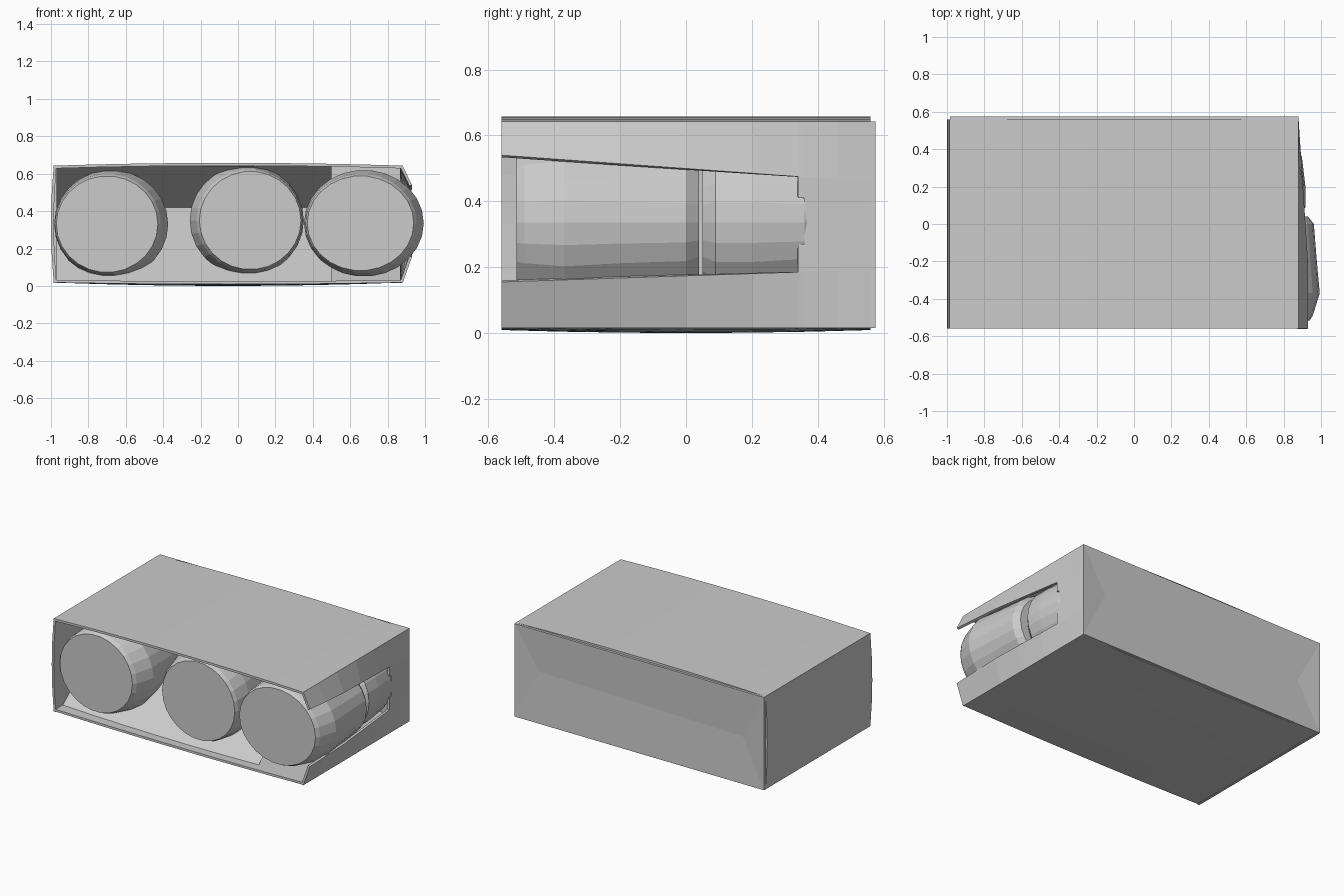
import bpy, math

if "Cube" in bpy.data.objects:
    bpy.data.objects.remove(bpy.data.objects["Cube"])

grey = bpy.data.materials.new("plain grey")
grey.diffuse_color = (0.6, 0.6, 0.6, 1)
grey.use_nodes = True
grey.node_tree.nodes["Principled BSDF"].inputs["Base Color"].default_value = grey.diffuse_color


def make(name, verts, faces, thick=0):
    me = bpy.data.meshes.new(name)
    me.from_pydata(verts, [], faces)
    me.materials.append(grey)
    ob = bpy.data.objects.new(name, me)
    bpy.context.collection.objects.link(ob)
    if thick:
        mod = ob.modifiers.new("thickness", 'SOLIDIFY')
        mod.thickness = thick
        mod.offset = -1
    return ob


def sheet(name, us, vs, fn, thick=0.015, keep=lambda i, j: True):
    """Grid of points fn(u, v); u direction x v direction points outward."""
    n = len(vs)
    verts = [fn(u, v) for u in us for v in vs]
    faces = [(i*n + j, (i+1)*n + j, (i+1)*n + j+1, i*n + j+1)
             for i in range(len(us)-1) for j in range(n-1) if keep(i, j)]
    return make(name, verts, faces, thick)


def lerp(a, b, t):
    return a + (b - a) * t


def bow(t, half):
    return max(0.0, 1 - (t / half) ** 2)


L, R, D = -0.985, 0.88, 0.56
mid, half = (L + R) / 2, (R - L) / 2
xs = [lerp(L, R, i / 8) for i in range(9)]
ys = [lerp(-D, D, i / 6) for i in range(7)]

# slightly bowed top and bottom panels
sheet("top_panel", xs, ys,
      lambda x, y: (x, y, 0.643 + 0.015 * bow(x - mid, half)))
sheet("bottom_panel", xs, ys[::-1],
      lambda x, y: (x, y, 0.018 - 0.018 * bow(x - mid, half) * (0.5 + 0.5 * bow(y, D))))

# left wall
sheet("left_wall", ys[::-1], [0.015, 0.18, 0.33, 0.48, 0.643],
      lambda y, z: (L - 0.015 * bow(z - 0.33, 0.32), y, z))

# back wall with a shallow crease
crease = [(R, D, 0.015), (L, D, 0.015), (L, D, 0.643), (R, D, 0.643),
          (0.7, D - 0.012, 0.36), (-0.82, D - 0.012, 0.33)]
make("back_wall", crease, [(0, 4, 5, 1), (1, 5, 2), (2, 5, 4, 3), (3, 4, 0)], 0.015)


# bulging right wall with a window open towards the front
def right_point(y, k):
    t = (y + D) / (0.34 + D)
    z = [0.015, lerp(0.155, 0.185, t), lerp(0.26, 0.27, t), lerp(0.45, 0.41, t),
         lerp(0.54, 0.475, t), 0.643][k]
    out = min(1.0, (D - y) / 0.76)
    return (R + 0.05 * out * (k not in (0, 5)), y, z)


sheet("right_wall", [-0.56, -0.4, -0.2, 0.0, 0.2, 0.34, 0.36, 0.46, 0.56], range(6),
      right_point, keep=lambda i, j: not (i < 5 and 1 <= j <= 3)
      and not (i == 5 and j == 2))

# receding filler between the cans
sheet("inner_filler", [-0.97, -0.3, 0.35, 0.5], range(3),
      lambda x, k: (x, (-0.5, 0.0, -0.45)[k], (0.02, 0.42, 0.64)[k]), 0)


def can(name, cx, cz, rx, rz, profile, shift=0, sides=26):
    """Can lying along y; profile holds (y, relative radius), front end shifted."""
    verts, faces = [], []
    y0 = profile[0][0]
    for y, r in profile:
        s = shift * max(0, 1 - (y - y0) / 0.2)
        for k in range(sides):
            a = 2 * math.pi * k / sides
            verts.append((cx + s + rx*r*math.cos(a), y, cz + rz*r*math.sin(a)))
    for i in range(len(profile) - 1):
        for k in range(sides):
            m = (k + 1) % sides
            faces.append((i*sides + k, i*sides + m, (i+1)*sides + m, (i+1)*sides + k))
    last = (len(profile) - 1) * sides
    faces += [tuple(range(sides))[::-1], tuple(range(last, last + sides))]
    ob = make(name, verts, faces)
    ob.data.validate()
    # outward normals
    ob.data.flip_normals()
    return ob


# three front cans and the one seen behind through the window
barrel = [(-0.515, 0.89), (-0.49, 0.93), (-0.37, 1.0), (-0.2, 0.93),
          (0.0, 0.88), (0.04, 0.78)]
can("left_can", -0.67, 0.33, 0.305, 0.29, barrel, -0.03)
can("middle_can", 0.04, 0.35, 0.305, 0.295, barrel, 0.025)
can("right_can", 0.68, 0.335, 0.32, 0.285, barrel, -0.025)
can("rear_can", 0.66, 0.335, 0.27, 0.27,
    [(0.05, 0.82), (0.09, 0.95), (0.2, 0.95), (0.36, 0.88), (0.4, 0.78)])
